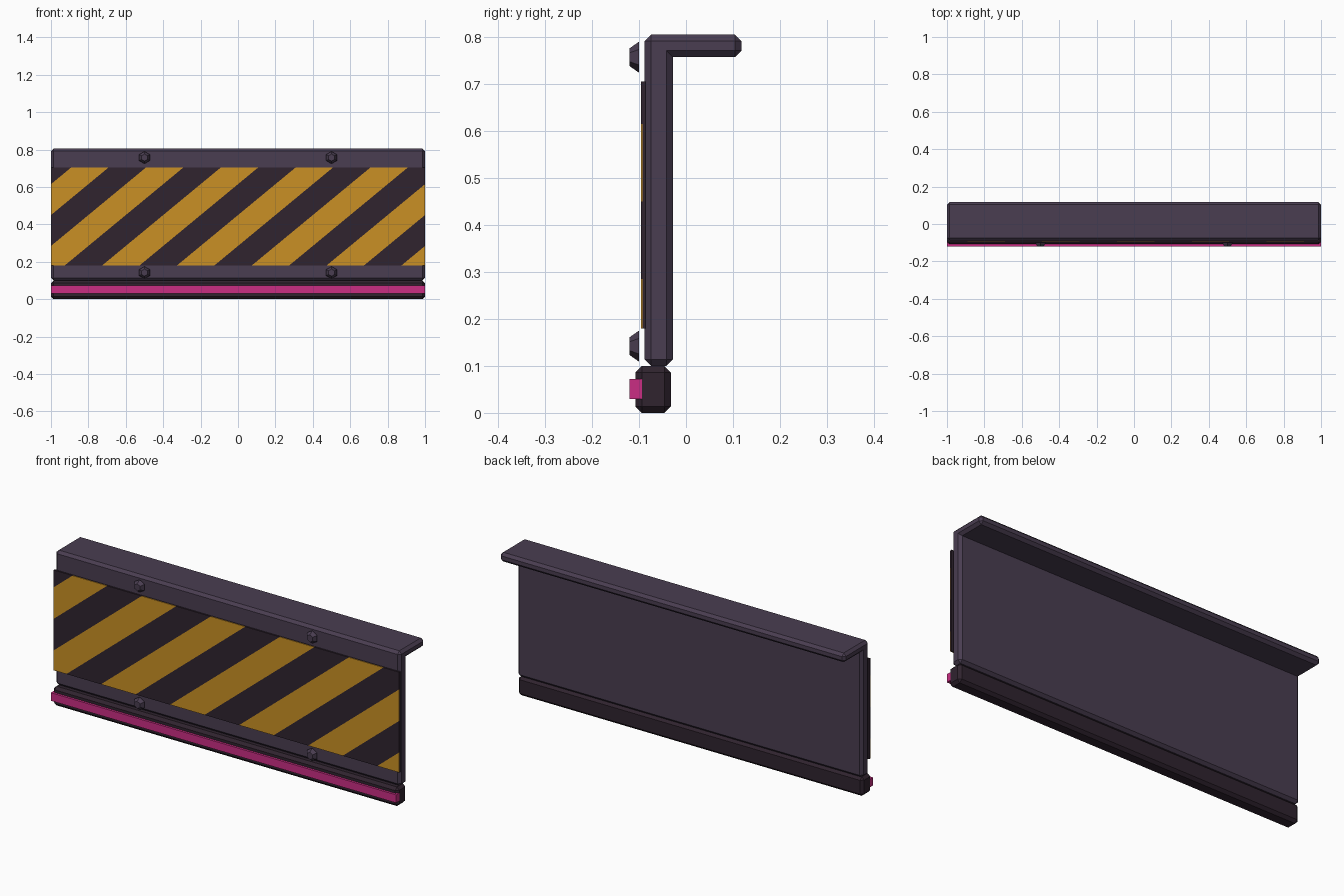
import bpy, bmesh, math
from mathutils import Matrix, Vector

cube = bpy.data.objects.get("Cube")
if cube:
    bpy.data.objects.remove(cube, do_unlink=True)


def make_material(name, rgb):
    m = bpy.data.materials.new(name)
    m.use_nodes = True
    m.diffuse_color = (*rgb, 1)
    m.node_tree.nodes["Principled BSDF"].inputs["Base Color"].default_value = (*rgb, 1)
    return m


PURPLE = make_material("purple grey metal", (0.067, 0.047, 0.082))
DARK = make_material("dark plum", (0.029, 0.017, 0.028))
YELLOW = make_material("warning yellow", (0.59, 0.28, 0.018))
PINK = make_material("bright pink", (0.59, 0.027, 0.23))


def finish(name, bm, *mats):
    bmesh.ops.recalc_face_normals(bm, faces=bm.faces)
    mesh = bpy.data.meshes.new(name)
    bm.to_mesh(mesh)
    bm.free()
    for m in mats:
        mesh.materials.append(m)
    ob = bpy.data.objects.new(name, mesh)
    bpy.context.collection.objects.link(ob)
    return ob


def extrude_profile(points, half=1.0, bevel=0.0):
    """Run a (y, z) outline along x, chamfering every outward edge."""
    bm = bmesh.new()
    face = bm.faces.new([bm.verts.new((-half, y, z)) for y, z in points])
    ext = bmesh.ops.extrude_face_region(bm, geom=[face])["geom"]
    verts = [v for v in ext if isinstance(v, bmesh.types.BMVert)]
    bmesh.ops.translate(bm, verts=verts, vec=(2 * half, 0, 0))
    bmesh.ops.recalc_face_normals(bm, faces=bm.faces)
    if bevel:
        edges = [e for e in bm.edges if e.is_convex]
        bmesh.ops.bevel(bm, geom=edges, offset=bevel, segments=1,
                        profile=0.5, affect='EDGES')
    return bm


def rect(y0, y1, z0, z1):
    return [(y0, z0), (y1, z0), (y1, z1), (y0, z1)]


# Upright panel with its rear-facing top flange
BACK, FRONT, TOP, UNDER = -0.028, -0.088, 0.805, 0.757
finish("panel_and_flange", extrude_profile(
    [(FRONT, 0.1), (BACK, 0.1), (BACK, UNDER), (0.118, UNDER),
     (0.118, TOP), (FRONT, TOP)], bevel=0.014), PURPLE)

# Base rail and its light strip
finish("base_rail", extrude_profile(rect(-0.108, -0.032, 0, 0.1), bevel=0.014), DARK)
finish("light_strip", extrude_profile(rect(-0.12, -0.094, 0.03, 0.072)), PINK)

# Hazard board: dark backing with a thin sheet cut into slanted stripes
LOW, HIGH = 0.18, 0.705
finish("board_backing", extrude_profile(rect(-0.0925, -0.086, LOW, HIGH)), DARK)

SLANT, WIDTH, START = 1.211, 0.2, -0.091
sheet = extrude_profile(rect(-0.096, -0.0925, LOW, HIGH))
for k in range(-5, 10):
    bmesh.ops.bisect_plane(
        sheet, geom=sheet.verts[:] + sheet.edges[:] + sheet.faces[:],
        plane_co=Vector((START + k * WIDTH, 0, HIGH)),
        plane_no=Vector((1, 0, -SLANT)).normalized())
for f in sheet.faces:
    c = f.calc_center_median()
    across = c.x + (HIGH - c.z) * SLANT - START
    f.material_index = math.floor(across / WIDTH) % 2
finish("hazard_stripes", sheet, YELLOW, DARK)

# Tapered six-sided bolts
for side, x in (("left", 0.5), ("right", -0.5)):
    for level, z in (("upper", 0.757), ("lower", 0.142)):
        bm = bmesh.new()
        bmesh.ops.create_cone(
            bm, cap_ends=True, segments=6, radius1=0.033, radius2=0.019, depth=0.02,
            matrix=Matrix.Translation((x, -0.11, z)) @ Matrix.Rotation(math.pi / 2, 4, 'X'))
        finish(f"{level}_{side}_bolt", bm, PURPLE)
